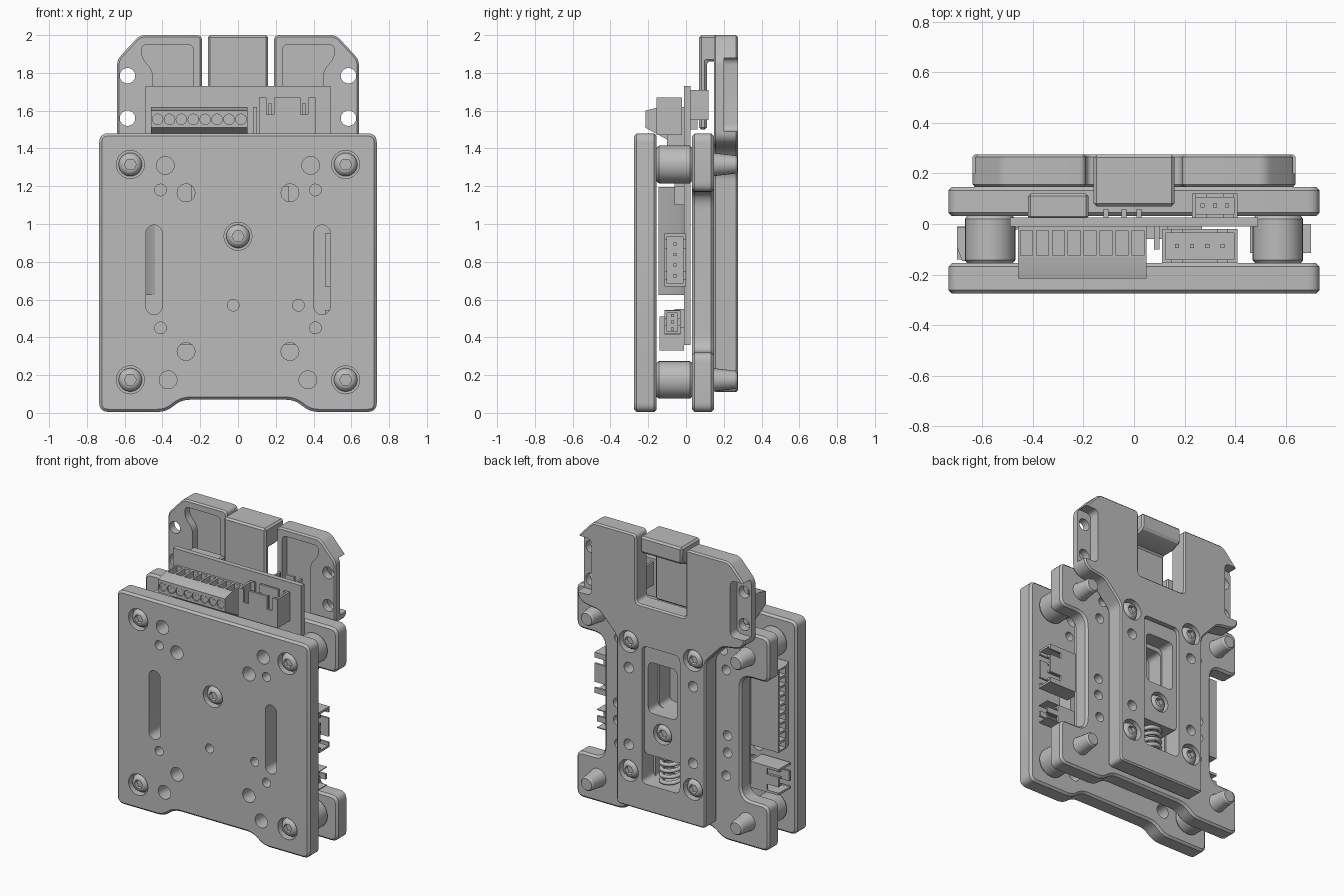
import bpy, bmesh
from math import sin, cos, pi, radians
from mathutils import Vector, Matrix

if "Cube" in bpy.data.objects:
    bpy.data.objects.remove(bpy.data.objects["Cube"])

grey = bpy.data.materials.new("plain grey")
grey.use_nodes = True
grey.diffuse_color = (0.5, 0.5, 0.5, 1)
grey.node_tree.nodes["Principled BSDF"].inputs["Base Color"].default_value = (0.5, 0.5, 0.5, 1)
parts = []


# Profile helpers: outlines are lists of 2D points
def rounded(pts, r=0.03, steps=5):
    out = []
    for i, p in enumerate(pts):
        p, a, b = Vector(p), Vector(pts[i - 1]), Vector(pts[(i + 1) % len(pts)])
        s = p + (a - p).normalized() * min(r, (a - p).length * 0.45)
        e = p + (b - p).normalized() * min(r, (b - p).length * 0.45)
        for k in range(steps + 1):
            t = k / steps
            out.append(s * (1 - t) ** 2 + p * 2 * t * (1 - t) + e * t * t)
    return out


def circle(x, z, r, n=24):
    return [(x + r * cos(2 * pi * k / n), z + r * sin(2 * pi * k / n)) for k in range(n)]


def rect(x0, x1, z0, z1):
    return [(x0, z0), (x1, z0), (x1, z1), (x0, z1)]


def slot(x, z0, z1, r):
    arc = [(x + r * cos(pi * k / 10), z1 - r + r * sin(pi * k / 10)) for k in range(11)]
    return arc + [(2 * x - px, z0 + z1 - pz) for px, pz in arc]


def mirrored(half):
    return half + [(-x, z) for x, z in reversed(half)]


def prism(bm, pts, y0, y1, axis="y"):
    make = (lambda p, t: (p[0], t, p[1])) if axis == "y" else (lambda p, t: (t, p[0], p[1]))
    face = bm.faces.new([bm.verts.new(make(p, y0)) for p in pts])
    ext = bmesh.ops.extrude_face_region(bm, geom=[face])["geom"]
    offset = Vector((0, y1 - y0, 0)) if axis == "y" else Vector((y1 - y0, 0, 0))
    bmesh.ops.translate(bm, vec=offset, verts=[v for v in ext if isinstance(v, bmesh.types.BMVert)])


def to_object(bm, name):
    bmesh.ops.recalc_face_normals(bm, faces=bm.faces)
    me = bpy.data.meshes.new(name)
    bm.to_mesh(me)
    bm.free()
    ob = bpy.data.objects.new(name, me)
    bpy.context.collection.objects.link(ob)
    return ob


def build(name, solids, cuts=(), bevel=0, matrix=None):
    """Each solid or cut is (outline, start, end[, axis])."""
    bm = bmesh.new()
    for s in solids:
        prism(bm, *s)
    ob = to_object(bm, name)
    if bevel:
        m = ob.modifiers.new("edge", "BEVEL")
        m.width, m.segments, m.limit_method, m.angle_limit = bevel, 1, "ANGLE", radians(50)
    cutter = None
    if cuts:
        bm = bmesh.new()
        for c in cuts:
            prism(bm, *c)
        cutter = to_object(bm, name + "_cutter")
        cutter.hide_render = True
        m = ob.modifiers.new("cut", "BOOLEAN")
        m.operation, m.solver, m.use_self, m.object = "DIFFERENCE", "EXACT", True, cutter
    if bevel or cuts:
        dg = bpy.context.evaluated_depsgraph_get()
        me = bpy.data.meshes.new_from_object(ob.evaluated_get(dg))
        ob.modifiers.clear()
        ob.data = me
        if cutter:
            bpy.data.objects.remove(cutter)
    if matrix:
        ob.data.transform(matrix)
    parts.append(ob)


def lathe(name, profile, x, z, hex_from=99, n=24):
    """Revolve (radius, y) points about y; rings from hex_from on are hexagonal."""
    bm = bmesh.new()
    rings = []
    for i, (r, y) in enumerate(profile):
        ring = []
        for k in range(n):
            a = 2 * pi * k / n
            q = r * cos(pi / 6) / cos(a % (pi / 3) - pi / 6) if i >= hex_from else r
            ring.append(bm.verts.new((x + q * cos(a), y, z + q * sin(a))))
        rings.append(ring)
    for a, b in zip(rings, rings[1:]):
        for k in range(n):
            bm.faces.new((a[k - 1], a[k], b[k], b[k - 1]))
    bm.faces.new(rings[0])
    bm.faces.new(rings[-1])
    parts.append(to_object(bm, name))


def screw(name, x, z, y, d):
    prof = [(.062, .05), (.062, .03), (.05, .01), (.036, .002), (.032, .002), (.032, .03)]
    lathe(name, [(r, y + d * t) for r, t in prof], x, z, hex_from=4)


corners = [(sx * .57, z) for sx in (-1, 1) for z in (.175, 1.315)]
clamps = [(sx * .246, z) for sx in (-1, 1) for z in (.36, 1.25)]

# Front plate with notch, slots and holes
outline = rounded(mirrored([(.3, .07), (.38, .005), (.735, .005), (.735, 1.48)]), .05)
F0, F1 = -.275, -.155
big = [(.385, 1.31), (.275, 1.165), (.275, .325), (.37, .175)]
small = [(.41, 1.18), (.41, .45)]
cuts = []
for s in (-1, 1):
    cuts += [(circle(s * x, z, .047), F0 - .1, F1 + .1) for x, z in big]
    cuts += [(circle(s * x, z, .031), F0 - .1, F1 + .1) for x, z in small]
    cuts.append((slot(s * .445, .52, .995, .043), F0 - .1, F1 + .1))
cuts += [(circle(x, .57, .031), F0 - .1, F1 + .1) for x in (-.025, .32)]
cuts += [(circle(x, z, .074), F0 - .1, F0 + .05) for x, z in corners + [(0, .935)]]
build("front_plate", [(outline, F0, F1)], cuts, .014)

# Screws, standoffs and tapered locating pins
for x, z in corners + [(0, .935)]:
    screw("front_screw", x, z, F0, 1)
for x, z in corners:
    lathe("standoff", [(.09, F1), (.1, F1 + .012), (.1, .02), (.09, .032)], x, z)
    lathe("locating_pin", [(.064, .14), (.06, .16), (.048, .262), (.04, .272)], x, z)

# Back plate with four ears
ears = mirrored([(.3, .07), (.38, .005), (.735, .005), (.735, .32), (.56, .32), (.52, .37),
                 (.52, 1.12), (.56, 1.17), (.735, 1.17), (.735, 1.48)])
cuts = [(circle(s * x, z, .033), -.1, .3) for s in (-1, 1)
        for x, z in ((.41, .45), (.42, .61), (.42, .73), (.41, 1.18), (.385, 1.31))]
cuts += [(rounded(rect(-.1, .1, .79, 1.11), .04), -.1, .3),
         (rounded(rect(-.13, .13, .3, .52), .02), .07, .3)]
build("back_plate", [(rounded(ears, .05), .032, .147)], cuts, .014)

# Slider with T-shaped head, top notch, central window and thin drilled flanges
tee = mirrored([(.34, .11), (.34, 1.26), (.47, 1.4), (.6, 1.42), (.64, 1.46), (.64, 1.87),
                (.52, 2.0), (.19, 2.0), (.19, 1.53)])
cuts = [(rounded(rect(-.145, .145, .3, 1.25), .04), .1, .4)]
cuts += [(circle(x, z, .074), .225, .4) for x, z in clamps]
cuts += [(circle(s * .246, z, .036), .1, .4) for s in (-1, 1) for z in (.54, 1.07)]
for s in (-1, 1):
    flange = [(.53, 1.49), (.75, 1.49), (.75, 1.88), (.53, 1.88)]
    pocket = [(.235, 1.44), (.45, 1.44), (.45, 1.81), (.51, 1.88), (.51, 1.95), (.235, 1.95)]
    cuts.append((rounded([(s * x, z) for x, z in flange], .04), .2, .4))
    cuts.append((rounded([(s * x, z) for x, z in pocket], .035), .1, .2))
    cuts += [(circle(s * .585, z, .041), .1, .3) for z in (1.56, 1.785)]
build("slider", [(rounded(tee, .03), .147, .275)], cuts, .01)
for x, z in clamps:
    screw("slider_screw", x, z, .275, -1)

# Hooked latch in the top notch
hook = [(.07, 1.5), (.07, 2), (.275, 2), (.275, 1.89), (.2, 1.86), (.11, 1.86), (.11, 1.5)]
build("latch_hook", [(hook, -.16, .16, "x")], bevel=.012)

# Carriage, its screw and the spring inside the window
build("carriage", [(rounded(rect(-.14, .14, .5, 1.24), .03), .13, .255)],
      [(rounded(rect(-.11, .11, .79, 1.14), .04), 0, .4), (circle(0, .665, .07), .205, .4)])
screw("carriage_screw", 0, .665, .255, -1)
cu = bpy.data.curves.new("spring", "CURVE")
cu.dimensions, cu.bevel_depth, cu.bevel_resolution = "3D", .014, 2
sp = cu.splines.new("POLY")
sp.points.add(80)
for k, p in enumerate(sp.points):
    p.co = (.065 * cos(k * pi / 8), .16 + .065 * sin(k * pi / 8), .31 + .21 * k / 80, 1)
spring = bpy.data.objects.new("spring", cu)
bpy.context.collection.objects.link(spring)
cu.materials.append(grey)

# Circuit board with chips
build("circuit_board", [(rect(-.49, .49, .36, 1.73), -.01, .025)])
for x, z, w, h in ((-.1, .8, .2, .2), (.2, 1.15, .14, .1), (-.2, 1.2, .1, .14), (.1, .5, .16, .1)):
    build("chip", [(rect(x - w / 2, x + w / 2, z - h / 2, z + h / 2), -.06, -.005)])


def place(x, y, z, turn=0, flat=1):
    return (Matrix.Translation((x, y, z)) @ Matrix.Rotation(radians(turn), 4, "Y")
            @ Matrix.Diagonal((1, flat, 1, 1)))


# Screw terminals: length along local x, opening towards local +z
def terminal(name, matrix, n=8, pitch=.063):
    half = n * pitch / 2 + .003
    body = [(-.215, -.11), (-.215, -.02), (-.135, 0), (-.01, 0), (-.01, -.26), (-.05, -.2)]
    xs = [(k - (n - 1) / 2) * pitch for k in range(n)]
    cuts = [(rect(x - .024, x + .024, -.09, .05), -.125, -.025) for x in xs]
    cuts += [(circle(x, -.066, .028, 16), -.3, -.205) for x in xs]
    build(name, [(body, -half, half, "x")], cuts, matrix=matrix)
    # Slotted screw heads sunk in the front face
    heads, d = [], .005
    for x in xs:
        for turn in (pi / 4, 5 * pi / 4):
            heads.append(([(x + .024 * cos(turn + .25 + k * (pi - .5) / 8),
                            -.066 + .024 * sin(turn + .25 + k * (pi - .5) / 8)) for k in range(9)],
                          -.215 + d, -.2))
    build(name + "_screws", heads, matrix=matrix)


terminal("top_terminal", place(-.205, 0, 1.62))
terminal("side_terminal", place(-.7, -.005, .91, -90, .66), n=9)


# Open pin headers: shell with walls, keyed slots and pins
def header(name, matrix, n, w, t, depth):
    cuts = [(rect(-w / 2 + .015, w / 2 - .015, -depth * .75, .05), -t + .015, -.015)]
    cuts += [(rect(s * w * .3 - .02, s * w * .3 + .02, -.09, .04), -t - .05, .05) for s in (-1, 1)]
    build(name, [(rect(-w / 2, w / 2, -depth, 0), -t, 0)], cuts, matrix=matrix)
    xs = [(k - (n - 1) / 2) * w * .8 / n for k in range(n)]
    build(name + "_pins", [(rect(x - .008, x + .008, -depth + .01, -.03), -t / 2 - .008, -t / 2 + .008)
                           for x in xs], matrix=matrix)


header("top_header", place(.26, -.02, 1.67), 4, .3, .135, .2)
header("side_header", place(.7, 0, .81, 90), 4, .28, .115, .24)
header("small_side_header", place(.7, -.03, .48, 90), 3, .13, .085, .24)
header("left_header", place(-.7, -.01, .42, -90), 3, .18, .13, .22)
header("rear_header", place(.32, .12, 1.71), 3, .18, .095, .16)
build("rear_socket", [(rect(-.42, -.18, 1.56, 1.71), .02, .12)], bevel=.01)
build("rear_pins", [(rect(x - .01, x + .01, 1.5, 1.68), .02, .06) for x in (-.11, -.04, .02)])
build("small_post", [(rect(.08, .1, 1.4, 1.62), -.1, -.005)])

# Shared material and shading
bpy.ops.object.select_all(action="DESELECT")
for ob in parts:
    ob.data.materials.clear()
    ob.data.materials.append(grey)
    ob.select_set(True)
bpy.context.view_layer.objects.active = parts[0]
bpy.ops.object.shade_smooth_by_angle(angle=radians(30))
